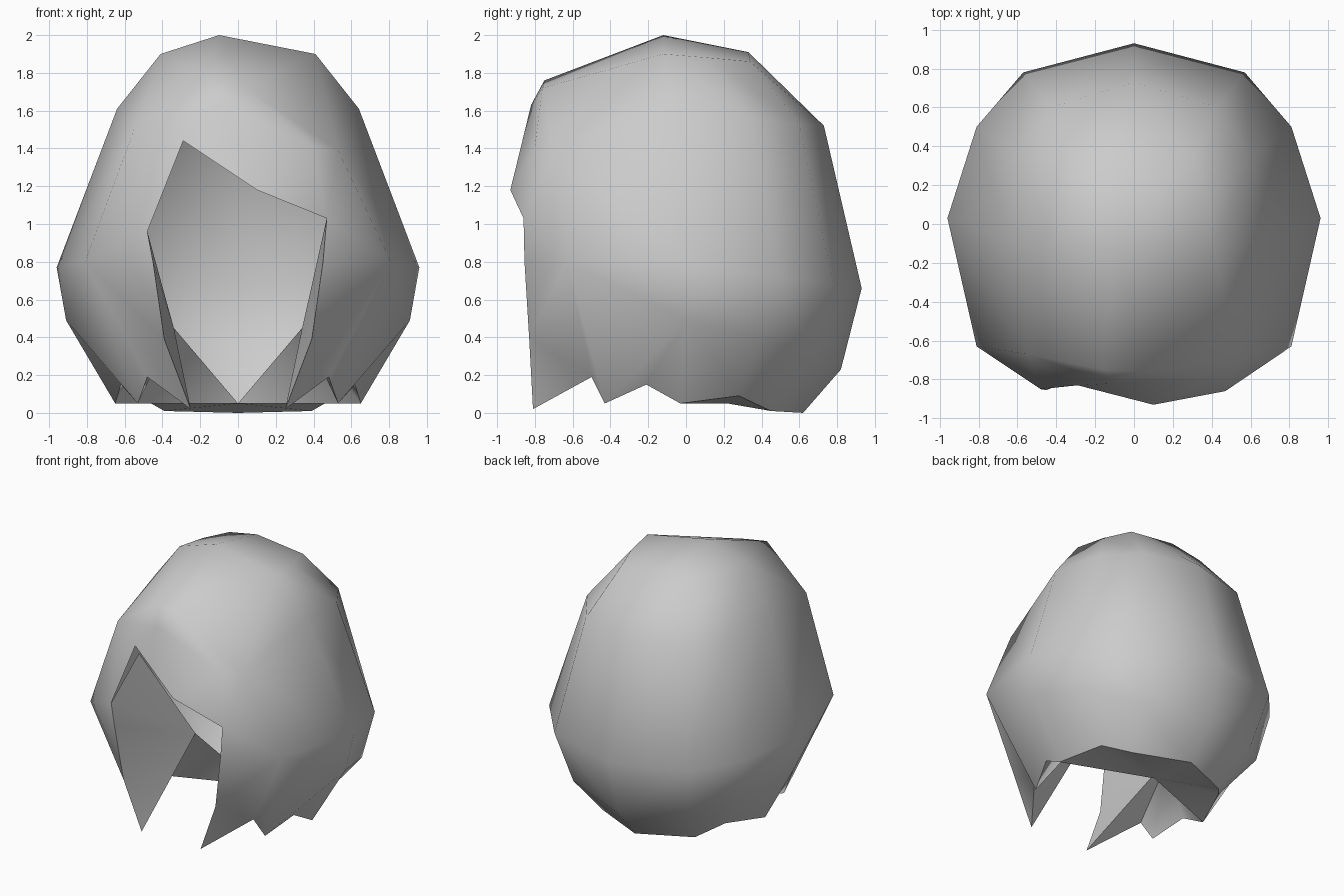
import bpy, bmesh, math

cube = bpy.data.objects.get("Cube")
if cube:
    bpy.data.objects.remove(cube, do_unlink=True)

grey = bpy.data.materials.new("hair_grey")
grey.use_nodes = True
grey.diffuse_color = (0.6, 0.6, 0.6, 1)
bsdf = next(n for n in grey.node_tree.nodes if n.type == 'BSDF_PRINCIPLED')
bsdf.inputs["Base Color"].default_value = (0.6, 0.6, 0.6, 1)
bsdf.inputs["Roughness"].default_value = 0.8

# Vertical hair sections of one half, back to front, each from hem to crown
COLUMNS = [
    [(0, .62, 0), (0, .82, .23), (0, .93, .66), (0, .73, 1.52), (-.07, .33, 1.91)],
    [(.39, .45, .01), (.50, .65, .28), (.57, .78, .68), (.43, .60, 1.53), (.31, .34, 1.86)],
    [(.53, .28, .09), (.77, .40, .40), (.81, .50, .72), (.60, .34, 1.56), (.38, .12, 1.88)],
    [(.65, -.03, .05), (.91, 0, .49), (.96, .03, .77), (.64, -.08, 1.61), (.41, -.12, 1.90)],
]
# Hem teeth, cheek, front lock and the fold inside it, same on both sides
SIDE_POINTS = {
    "notch_a": (.62, -.21, .15), "tooth": (.53, -.43, .05), "notch_b": (.48, -.50, .19),
    "tip": (.25, -.81, .02), "lock_low": (.39, -.83, .39), "lock_high": (.45, -.855, .80),
    "cheek": (.81, -.63, .80), "fold": (.34, -.03, .45), "fold_top": (.58, -.37, 1.13),
}
# Uneven fringe and centre line
CENTRE_POINTS = {
    "crown": (-.10, -.12, 2.0), "nape": (0, .22, .05), "brow": (-.10, -.82, 1.63),
    "fringe_mid": (.10, -.93, 1.18), "fringe_r": (-.29, -.83, 1.44), "dent": (.40, -.80, 1.41),
    ("lock_top", "L"): (.47, -.86, 1.03), ("lock_top", "R"): (-.48, -.85, .96),
    ("temple", "L"): (.53, -.70, 1.39), ("temple", "R"): (-.55, -.67, 1.50),
    ("top", "L"): (.04, -.76, 1.72), ("top", "R"): (-.16, -.75, 1.76),
}

POINTS = dict(CENTRE_POINTS)
for s, tag in ((1, "L"), (-1, "R")):
    for c, column in enumerate(COLUMNS):
        for r, (x, y, z) in enumerate(column):
            POINTS[(c, r, tag if c else "M")] = (s * x if c else x, y, z)
    for name, (x, y, z) in SIDE_POINTS.items():
        POINTS[(name, tag)] = (s * x, y, z)


def build(name, faces, angle):
    """Make a smooth mesh from faces given as named points."""
    bm = bmesh.new()
    made = {}
    for face in faces:
        for p in face:
            if p not in made:
                made[p] = bm.verts.new(POINTS[p])
        bm.faces.new([made[p] for p in face])
    bmesh.ops.recalc_face_normals(bm, faces=bm.faces[:])
    # Keep the outside facing out
    top = max(bm.faces, key=lambda f: f.calc_center_median().z)
    if top.normal.z < 0:
        bmesh.ops.reverse_faces(bm, faces=bm.faces[:])
    mesh = bpy.data.meshes.new(name)
    bm.to_mesh(mesh)
    bm.free()
    mesh.materials.append(grey)
    ob = bpy.data.objects.new(name, mesh)
    bpy.context.collection.objects.link(ob)
    bpy.ops.object.select_all(action='DESELECT')
    ob.select_set(True)
    bpy.context.view_layer.objects.active = ob
    bpy.ops.object.shade_smooth_by_angle(angle=math.radians(angle))


shell, underside = [], []
folds = {"L": [], "R": []}
for tag in "LR":
    def col(c, r):
        return (c, r, tag if c else "M")

    (notch_a, tooth, notch_b, tip, lock_low, lock_high, cheek, fold, fold_top,
     lock_top, temple, top) = [(n, tag) for n in (*SIDE_POINTS, "lock_top", "temple", "top")]

    # Back and side panels, crown fan, underside of the nape
    for c in range(3):
        for r in range(4):
            shell.append((col(c, r), col(c + 1, r), col(c + 1, r + 1), col(c, r + 1)))
        shell.append((col(c, 4), col(c + 1, 4), "crown"))
        underside.append((col(c + 1, 0), col(c, 0), "nape"))
    shell += [
        # Temple
        (col(3, 2), cheek, temple, col(3, 3)),
        (col(3, 3), temple, col(3, 4)), (temple, top, col(3, 4)),
        (col(3, 4), top, "crown"),
        # Jagged hem and front lock
        (col(3, 0), notch_a, col(3, 1)), (notch_a, tooth, col(3, 1)),
        (tooth, cheek, col(3, 1)), (col(3, 1), cheek, col(3, 2)),
        (tooth, notch_b, cheek), (notch_b, lock_low, cheek),
        (notch_b, tip, lock_low), (lock_low, lock_high, cheek),
        (lock_high, lock_top, cheek), (cheek, lock_top, temple),
    ]
    # Inner fold closing the side hair
    rim = [fold_top, lock_top, lock_high, lock_low, tip, notch_b,
           tooth, notch_a, col(3, 0), "nape"]
    folds[tag] = [(a, b, fold) for a, b in zip(rim, rim[1:])]

# Forehead and fringe
lock_l, lock_r = ("lock_top", "L"), ("lock_top", "R")
temple_l, temple_r = ("temple", "L"), ("temple", "R")
top_l, top_r = ("top", "L"), ("top", "R")
shell += [
    (top_l, top_r, "crown"), (top_l, "brow", top_r),
    (temple_l, lock_l, "dent"), (temple_l, "dent", top_l), (top_l, "dent", "brow"),
    ("dent", lock_l, "fringe_mid"), ("dent", "fringe_mid", "brow"),
    ("brow", "fringe_mid", "fringe_r"), ("brow", "fringe_r", temple_r),
    ("brow", temple_r, top_r), (temple_r, "fringe_r", lock_r),
]

build("hair_shell", shell, 75)
build("nape_underside", underside, 40)
build("left_inner_fold", folds["L"], 60)
build("right_inner_fold", folds["R"], 60)
